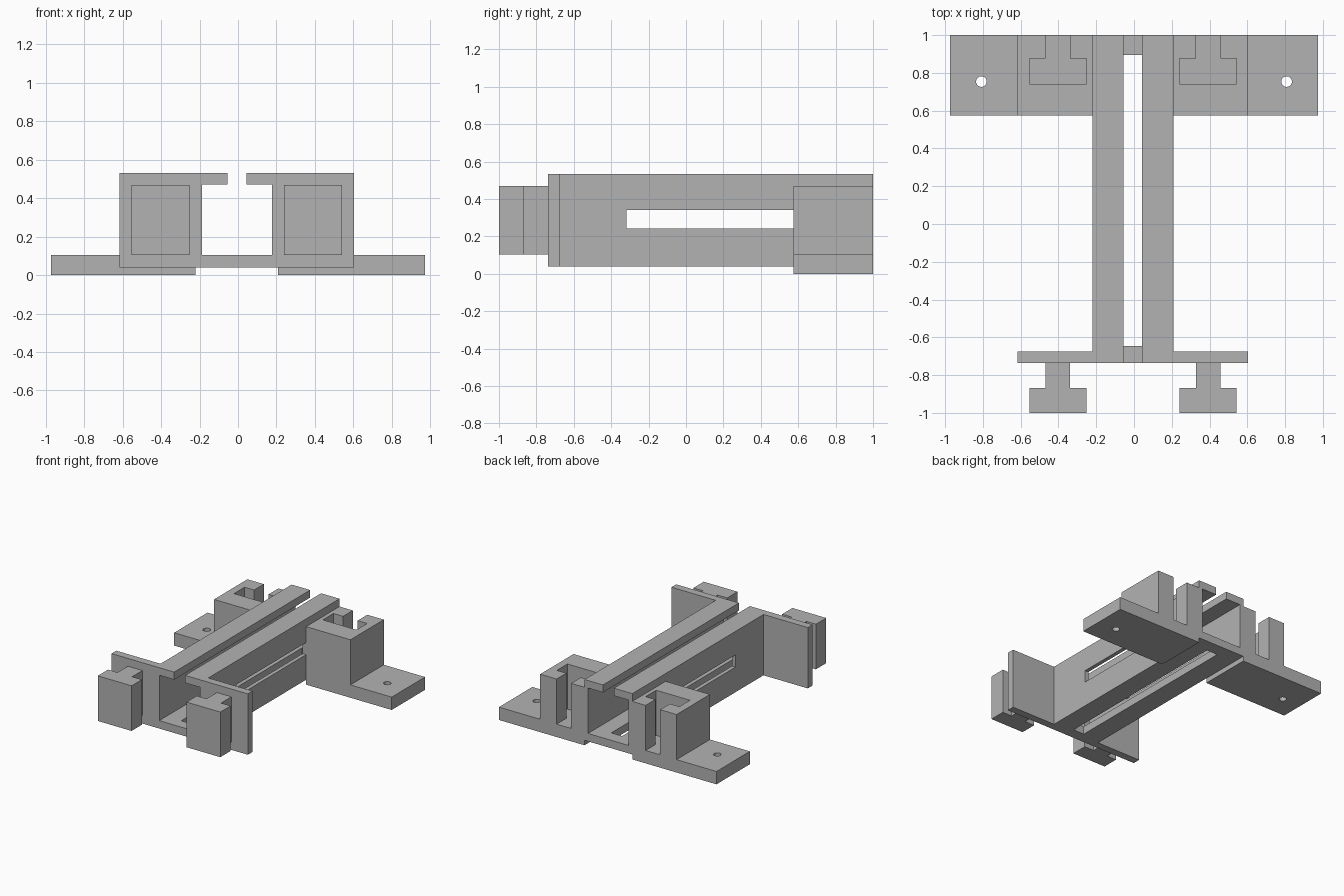
import bpy
import bmesh
from mathutils import Vector

cube = bpy.data.objects.get("Cube")
if cube:
    bpy.data.objects.remove(cube, do_unlink=True)

grey = bpy.data.materials.new("plain grey")
grey.use_nodes = True
COLOUR = (0.45, 0.45, 0.45, 1)
grey.diffuse_color = COLOUR
grey.node_tree.nodes["Principled BSDF"].inputs["Base Color"].default_value = COLOUR

CX = -0.006              # centre line of the channel
BASE, TOP = 0.04, 0.532  # channel bottom and top
FLOOR, RIM = 0.104, 0.469
FRONT, BACK = -0.737, 1.0
OUTER, INNER, SLOT = 0.214, 0.182, 0.049
WING = 0.61


def finish(bm, name):
    bmesh.ops.recalc_face_normals(bm, faces=bm.faces[:])
    mesh = bpy.data.meshes.new(name)
    bm.to_mesh(mesh)
    bm.free()
    mesh.materials.append(grey)
    obj = bpy.data.objects.new(name, mesh)
    bpy.context.collection.objects.link(obj)
    return obj


def extrude(name, points, vector):
    """Prism from a closed outline of 3D points."""
    bm = bmesh.new()
    face = bm.faces.new([bm.verts.new(p) for p in points])
    new = bmesh.ops.extrude_face_region(bm, geom=[face])["geom"]
    verts = [g for g in new if isinstance(g, bmesh.types.BMVert)]
    bmesh.ops.translate(bm, verts=verts, vec=Vector(vector))
    return finish(bm, name)


def box(name, x0, x1, y0, y1, z0, z1):
    outline = [(x0, y0, z0), (x1, y0, z0), (x1, y1, z0), (x0, y1, z0)]
    return extrude(name, outline, (0, 0, z1 - z0))


def cut(obj, cutter):
    cutter.hide_render = True
    cutter.hide_set(True)
    mod = obj.modifiers.new("cut", 'BOOLEAN')
    mod.operation = 'DIFFERENCE'
    mod.solver = 'EXACT'
    mod.object = cutter


# Long C-shaped channel with open top
half = [(OUTER, BASE), (OUTER, TOP), (SLOT, TOP), (SLOT, RIM + 0.002),
        (INNER, RIM + 0.002), (INNER, FLOOR)]
profile = half + [(-x, z) for x, z in reversed(half)]
channel = extrude("channel", [(CX + x, FRONT, z) for x, z in profile],
                  (0, BACK - FRONT, 0))
cut(channel, box("floor_slot_cutter", CX - SLOT, CX + SLOT, -0.646, 0.894, 0, 0.2))
cut(channel, box("side_slot_cutter", -0.4, 0.4, -0.317, 0.574, 0.243, 0.341))

# Parts repeated on both sides
for side, s in (("left", 1), ("right", -1)):

    def plan(points, z):
        return [(CX + s * x, y, z) for x, y in points]

    # Thin front wing
    box(side + "_front_wing", CX + s * OUTER, CX + s * WING, FRONT, -0.676, BASE, TOP)

    # T-shaped key on the front of the wing
    tee = [(0.333, FRONT), (0.333, -0.869), (0.246, -0.869), (0.246, -1),
           (0.548, -1), (0.548, -0.869), (0.463, -0.869), (0.463, FRONT)]
    extrude(side + "_front_key", plan(tee, FLOOR), (0, 0, RIM - FLOOR))

    # Rear block with a T-shaped socket
    socket = [(OUTER, 0.574), (WING, 0.574), (WING, BACK), (0.463, BACK),
              (0.463, 0.876), (0.548, 0.876), (0.548, 0.741), (0.246, 0.741),
              (0.246, 0.876), (0.333, 0.876), (0.333, BACK), (OUTER, BACK)]
    extrude(side + "_socket_block", plan(socket, FLOOR), (0, 0, RIM - FLOOR))

    # Mounting plate with a screw hole
    plate = box(side + "_mounting_plate", CX + s * OUTER, s * 0.973,
                0.574, BACK, 0, FLOOR)
    bm = bmesh.new()
    bmesh.ops.create_cone(bm, cap_ends=True, segments=32, radius1=0.028,
                          radius2=0.028, depth=0.5)
    drill = finish(bm, side + "_screw_hole_cutter")
    drill.location = (s * 0.808, 0.754, 0.05)
    cut(plate, drill)
